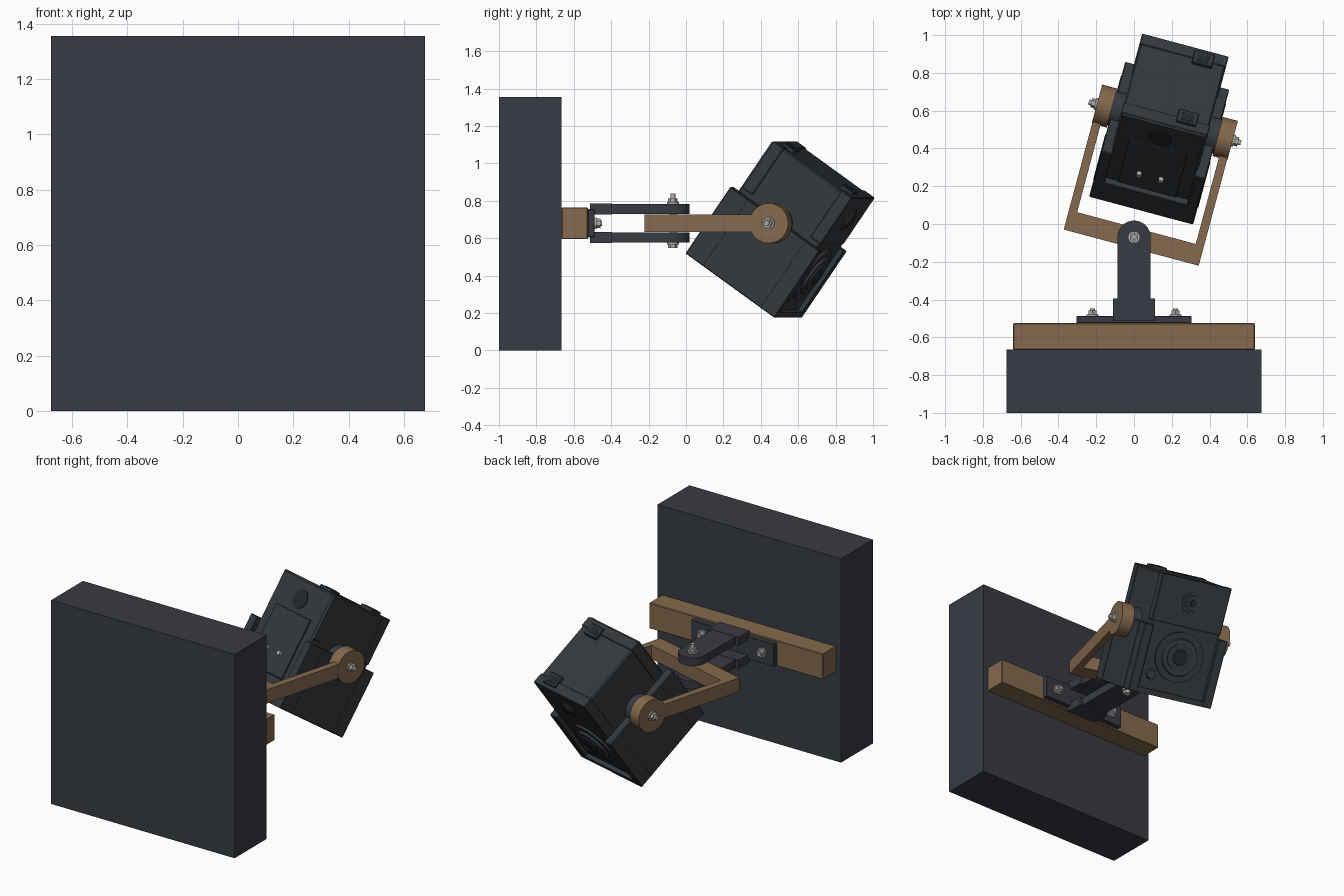
import bpy
import bmesh
from math import radians, pi, cos, sin
from mathutils import Matrix, Vector

if "Cube" in bpy.data.objects:
    bpy.data.objects.remove(bpy.data.objects["Cube"])


def material(name, rgb, rough=0.6):
    m = bpy.data.materials.new(name)
    m.use_nodes = True
    m.diffuse_color = (*rgb, 1)
    node = m.node_tree.nodes["Principled BSDF"]
    node.inputs["Base Color"].default_value = (*rgb, 1)
    node.inputs["Roughness"].default_value = rough
    return m


SLATE = material("dark slate", (0.039, 0.044, 0.055))
BODY = material("charcoal", (0.034, 0.040, 0.046))
WOOD = material("brown wood", (0.235, 0.142, 0.075))
STEEL = material("steel", (0.42, 0.42, 0.41))
GLASS = material("black glass", (0.017, 0.021, 0.024))

# Frames: world, swivelling yoke, tilted camera
WORLD = Matrix.Identity(4)
YOKE = Matrix.Translation((0, -0.07, 0.68)) @ Matrix.Rotation(radians(-15), 4, 'Z')
CAM = YOKE @ Matrix.Translation((0, 0.63, 0)) @ Matrix.Rotation(radians(-35), 4, 'X')
AXES = {'X': Matrix.Rotation(pi / 2, 4, 'Y'), 'Y': Matrix.Rotation(-pi / 2, 4, 'X'), 'Z': WORLD}


def finish(name, bm, mat, frame, smooth=False):
    bmesh.ops.recalc_face_normals(bm, faces=bm.faces)
    me = bpy.data.meshes.new(name)
    bm.to_mesh(me)
    bm.free()
    me.materials.append(mat)
    ob = bpy.data.objects.new(name, me)
    bpy.context.collection.objects.link(ob)
    ob.matrix_world = frame
    if smooth:
        bpy.ops.object.select_all(action='DESELECT')
        ob.select_set(True)
        bpy.context.view_layer.objects.active = ob
        bpy.ops.object.shade_smooth_by_angle(angle=radians(35))
    return ob


def box(name, mat, x, y, z, frame=WORLD, bevel=0.0):
    """Box from (low, high) ranges on each axis."""
    bm = bmesh.new()
    size = [r[1] - r[0] for r in (x, y, z)]
    mid = [(r[0] + r[1]) / 2 for r in (x, y, z)]
    bmesh.ops.create_cube(bm, size=1, matrix=Matrix.Translation(mid) @ Matrix.Diagonal((*size, 1)))
    if bevel:
        bmesh.ops.bevel(bm, geom=bm.edges[:], offset=bevel, segments=1, affect='EDGES')
    return finish(name, bm, mat, frame)


def rod(name, mat, axis, center, r, span, frame=WORLD, sides=32, r2=None):
    """Cylinder or cone along an axis, span measured from the center."""
    bm = bmesh.new()
    place = Matrix.Translation(center) @ AXES[axis] @ Matrix.Translation((0, 0, (span[0] + span[1]) / 2))
    if span[1] < span[0]:
        place = place @ Matrix.Rotation(pi, 4, 'X')
    bmesh.ops.create_cone(bm, cap_ends=True, segments=sides, radius1=r,
                          radius2=r if r2 is None else r2, depth=abs(span[1] - span[0]), matrix=place)
    return finish(name, bm, mat, frame, sides > 8)


def bolt(name, axis, center, direction, frame=WORLD, length=0.05):
    """Washer, hex nut and stud end."""
    d = direction
    rod(name + "_washer", STEEL, axis, center, 0.032, (0, 0.01 * d), frame, 24)
    rod(name + "_nut", STEEL, axis, center, 0.025, (0.01 * d, 0.03 * d), frame, 6)
    rod(name + "_stud", STEEL, axis, center, 0.014, (0.03 * d, length * d), frame, 16)


def extrude(name, mat, points, z0, z1, frame=WORLD):
    bm = bmesh.new()
    face = bm.faces.new([bm.verts.new((px, py, z0)) for px, py in points])
    new = bmesh.ops.extrude_face_region(bm, geom=[face])["geom"]
    bmesh.ops.translate(bm, vec=(0, 0, z1 - z0), verts=[v for v in new if isinstance(v, bmesh.types.BMVert)])
    return finish(name, bm, mat, frame)


# Wall block, timber and mounting plate
box("wall_block", SLATE, (-0.675, 0.675), (-1, -0.665), (0, 1.355))
box("timber_rail", WOOD, (-0.64, 0.64), (-0.665, -0.525), (0.595, 0.765), bevel=0.004)
box("mount_plate", SLATE, (-0.305, 0.305), (-0.525, -0.488), (0.605, 0.755), bevel=0.003)
for side, label in ((1, "left"), (-1, "right")):
    bolt("plate_bolt_" + label, 'Y', (0.22 * side, -0.488, 0.68), 1, length=0.04)

# Clevis arms with rounded ends
arc = [(0.088 * cos(pi * i / 20), -0.07 + 0.088 * sin(pi * i / 20)) for i in range(21)]
for z, label in ((0.577, "lower"), (0.730, "upper")):
    extrude("clevis_arm_" + label, SLATE, [(0.088, -0.5)] + arc + [(-0.088, -0.5)], z, z + 0.053)
    box("clevis_foot_" + label, SLATE, (-0.11, 0.11), (-0.512, -0.395), (z - 0.002, z + 0.055))
box("clevis_back", SLATE, (-0.11, 0.11), (-0.512, -0.488), (0.577, 0.783))
rod("pivot_pin", STEEL, 'Z', (0, -0.07, 0), 0.018, (0.57, 0.79))
bolt("pivot_nut_top", 'Z', (0, -0.07, 0.783), 1, length=0.055)
bolt("pivot_nut_bottom", 'Z', (0, -0.07, 0.577), -1, length=0.03)

# Wooden yoke
half = [(0.37, -0.057), (0.37, 0.63), (0.325, 0.63), (0.325, 0.05)]
extrude("yoke", WOOD, half + [(-px, py) for px, py in reversed(half)], -0.046, 0.046, YOKE)
for side, label in ((1, "left"), (-1, "right")):
    hub = (0, 0.63, 0)
    rod("yoke_hub_" + label, WOOD, 'X', hub, 0.107, (0.29 * side, 0.372 * side), YOKE, 48)
    rod("hub_spacer_" + label, SLATE, 'X', hub, 0.095, (0.22 * side, 0.291 * side), YOKE, 40)
    bolt("hub_bolt_" + label, 'X', (0.372 * side, 0.63, 0), side, YOKE, 0.045)

# Camera body: narrow upper core inside a wider lower shell
box("body_core", BODY, (-0.233, 0.233), (-0.268, 0.268), (-0.39, 0.35), CAM, 0.008)
for side, label in ((1, "left"), (-1, "right")):
    box("shell_side_" + label, BODY, sorted((0.225 * side, 0.285 * side)), (-0.305, 0.296),
        (-0.41, 0.025), CAM, 0.004)
    for y in (-0.19, 0.2):
        box("shell_seam_" + label, BODY, sorted((0.28 * side, 0.288 * side)), (y - 0.004, y + 0.004),
            (-0.405, 0.02), CAM)
box("shell_floor", BODY, (-0.28, 0.28), (-0.304, 0.295), (-0.41, -0.375), CAM)
box("shell_back_lip", BODY, (-0.28, 0.28), (-0.305, -0.25), (-0.41, -0.25), CAM, 0.003)

# Lid bands and viewfinder windows on top
for y in (-0.225, 0.235):
    box("lid_band", BODY, (-0.237, 0.237), (y - 0.035, y + 0.035), (0.05, 0.355), CAM, 0.004)
for y in (-0.188, 0.205):
    box("finder_frame", BODY, (0.055, 0.165), (y - 0.04, y + 0.04), (0.34, 0.37), CAM, 0.004)
    box("finder_window", GLASS, (0.075, 0.145), (y - 0.025, y + 0.025), (0.365, 0.372), CAM)

# Rear door with screws and round window
box("rear_door", BODY, (-0.16, 0.16), (-0.277, -0.26), (-0.25, 0.147), CAM, 0.003)
rod("rear_window", GLASS, 'Y', (0, 0, 0.233), 0.06, (-0.26, -0.274), CAM)
for x in (-0.06, 0.06):
    rod("rear_screw", STEEL, 'Y', (x, 0, -0.115), 0.014, (-0.27, -0.3), CAM, 16)

# Lenses as stepped rings
def lens(name, x, z, r, reach):
    rod(name + "_mount", BODY, 'Y', (x, 0, z), r, (0.26, 0.268 + reach * 0.4), CAM, 48)
    rod(name + "_ring", SLATE, 'Y', (x, 0, z), r * 0.8, (0.26, 0.268 + reach * 0.8), CAM, 48, r * 0.72)
    rod(name + "_barrel", BODY, 'Y', (x, 0, z), r * 0.55, (0.26, 0.268 + reach), CAM, 40)
    rod(name + "_glass", GLASS, 'Y', (x, 0, z), r * 0.4, (0.26, 0.274 + reach), CAM, 32, r * 0.3)


lens("main_lens", 0, -0.14, 0.16, 0.035)
lens("finder_lens", 0, 0.21, 0.068, 0.02)
rod("shutter_button", SLATE, 'Y', (0.155, 0, -0.283), 0.035, (0.26, 0.285), CAM, 24, 0.028)
